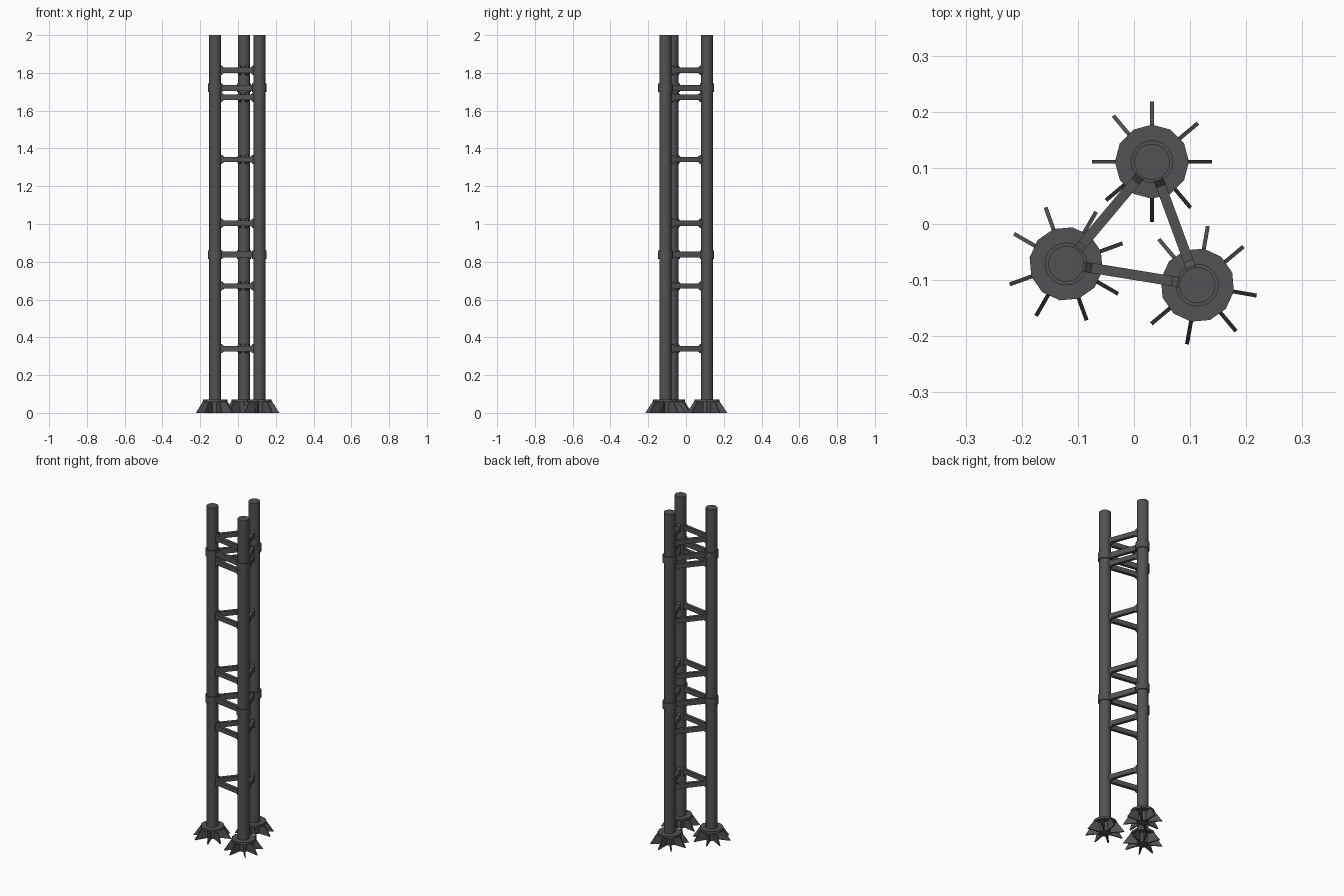
import bpy, bmesh, math
from mathutils import Vector

if "Cube" in bpy.data.objects:
    bpy.data.objects.remove(bpy.data.objects["Cube"])

steel = bpy.data.materials.new("dark grey steel")
steel.diffuse_color = (0.085, 0.085, 0.09, 1)
steel.use_nodes = True
steel.node_tree.nodes["Principled BSDF"].inputs["Base Color"].default_value = steel.diffuse_color

# name: (x, y, first fin angle, second fin angle)
POSTS = {
    "rear": (0.032, 0.111, 0, 40),
    "left": (-0.121, -0.071, 20, 60),
    "right": (0.113, -0.109, -10, 40),
}


def cylinder(name, x, y, z0, z1, r, sides, rot=0, smooth=True):
    bpy.ops.mesh.primitive_cylinder_add(vertices=sides, radius=r, depth=z1 - z0,
                                        location=(x, y, (z0 + z1) / 2), rotation=(0, 0, rot))
    ob = bpy.context.object
    ob.name = name
    ob.data.materials.append(steel)
    if smooth:
        bpy.ops.object.shade_smooth_by_angle(angle=math.radians(35))
    return ob


def plate(name, profile, thick, origin, angle):
    """Extrude an upright (distance, height) outline, centred on its thickness."""
    bm = bmesh.new()
    d = Vector((math.cos(angle), math.sin(angle), 0))
    n = Vector((-d.y, d.x, 0))
    o = Vector(origin)
    face = bm.faces.new([bm.verts.new(o + d * r + Vector((0, 0, z)) - n * thick / 2)
                         for r, z in profile])
    ext = bmesh.ops.extrude_face_region(bm, geom=[face])["geom"]
    bmesh.ops.translate(bm, vec=n * thick,
                        verts=[v for v in ext if isinstance(v, bmesh.types.BMVert)])
    bmesh.ops.recalc_face_normals(bm, faces=bm.faces)
    me = bpy.data.meshes.new(name)
    bm.to_mesh(me)
    bm.free()
    me.materials.append(steel)
    ob = bpy.data.objects.new(name, me)
    bpy.context.collection.objects.link(ob)
    return ob


COLLARS = (0.838, 1.721)
RUNGS = (0.34, 0.672, 1.004, 1.342, 1.671, 1.814)

for name, (x, y, a0, a1) in POSTS.items():
    # pipe, foot plate and clamp collars
    cylinder(name + "_post", x, y, 0, 2, 0.032, 24)
    cylinder(name + "_foot_plate", x, y, 0.057, 0.07, 0.066, 12, math.radians(a0), False)
    for z in COLLARS:
        cylinder(name + "_collar", x, y, z - 0.022, z + 0.022, 0.038, 24)
    # splayed fins around the foot
    fin = [(0.025, 0), (0.107, 0), (0.064, 0.066), (0.025, 0.066)]
    for k in range(4):
        for a in (a0, a1):
            plate(name + "_foot_fin", fin, 0.007, (x, y, 0), math.radians(a + 90 * k))

# horizontal bars on all three sides
names = list(POSTS)
for i in range(3):
    ax, ay = POSTS[names[i]][:2]
    bx, by = POSTS[names[(i + 1) % 3]][:2]
    length = math.hypot(bx - ax, by - ay)
    ang = math.atan2(by - ay, bx - ax)
    h, flare, s, e = 0.014, 0.024, 0.03, 0.046
    # rungs flare where they meet the posts
    half = [(s, flare), (0.035, flare), (e, h),
            (length - e, h), (length - 0.035, flare), (length - s, flare)]
    rung = half + [(r, -z) for r, z in reversed(half)]
    for z in RUNGS:
        plate("rung", rung, 0.018, (ax, ay, z), ang)
    tie = [(s, 0.016), (length - s, 0.016), (length - s, -0.016), (s, -0.016)]
    for z in COLLARS:
        plate("collar_tie", tie, 0.018, (ax, ay, z), ang)
